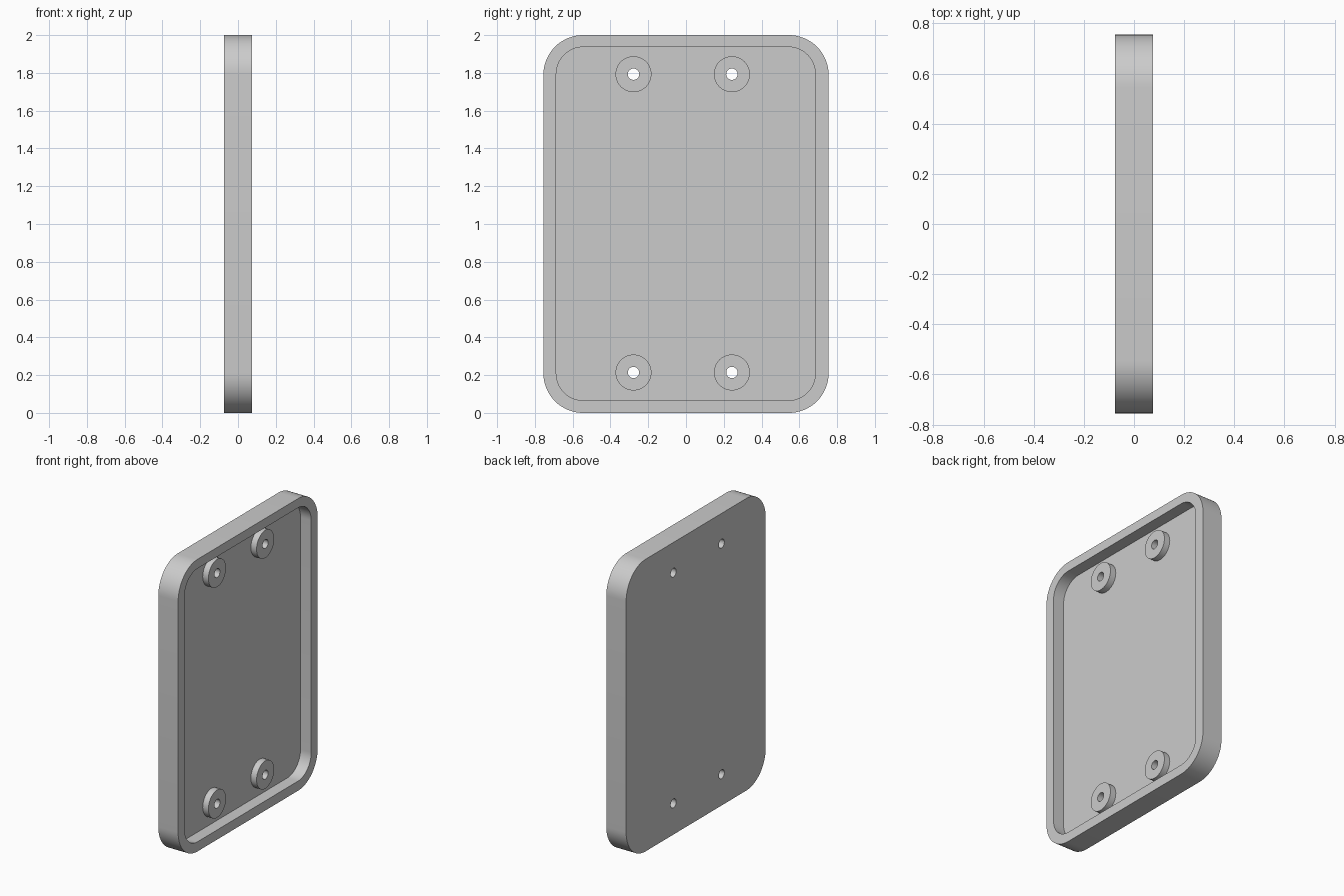
import bpy, bmesh, math

if "Cube" in bpy.data.objects:
    bpy.data.objects.remove(bpy.data.objects["Cube"], do_unlink=True)

BACK, FLOOR, BOSS_TOP, RIM = -0.075, -0.006, 0.037, 0.075
BOSS_CENTRES = [(y, z) for y in (-0.278, 0.243) for z in (0.214, 1.793)]

grey = bpy.data.materials.new("light grey")
grey.use_nodes = True
colour = (0.6, 0.6, 0.6, 1)
grey.diffuse_color = colour
grey.node_tree.nodes["Principled BSDF"].inputs["Base Color"].default_value = colour


def rounded_outline(y0, y1, z0, z1, r, steps):
    """Points round a rectangle with rounded corners, as (y, z)."""
    corners = [(y1 - r, z1 - r), (y0 + r, z1 - r), (y0 + r, z0 + r), (y1 - r, z0 + r)]
    points = []
    for i, (cy, cz) in enumerate(corners):
        for k in range(steps + 1):
            a = math.pi / 2 * (i + k / steps)
            points.append((cy + r * math.cos(a), cz + r * math.sin(a)))
    return points


def circle(cy, cz, r, n=48):
    return [(cy + r * math.cos(math.tau * k / n), cz + r * math.sin(math.tau * k / n))
            for k in range(n)]


def slab(name, outlines, x0, x1):
    """Extrude closed (y, z) outlines from x0 to x1 as one object."""
    bm = bmesh.new()
    for outline in outlines:
        face = bm.faces.new([bm.verts.new((x0, y, z)) for y, z in outline])
        side = bmesh.ops.extrude_face_region(bm, geom=[face], use_keep_orig=True)
        moved = [v for v in side["geom"] if isinstance(v, bmesh.types.BMVert)]
        bmesh.ops.translate(bm, verts=moved, vec=(x1 - x0, 0, 0))
    bmesh.ops.recalc_face_normals(bm, faces=bm.faces)
    mesh = bpy.data.meshes.new(name)
    bm.to_mesh(mesh)
    bm.free()
    mesh.materials.append(grey)
    obj = bpy.data.objects.new(name, mesh)
    bpy.context.collection.objects.link(obj)
    return obj


def combine(target, tool, operation):
    mod = target.modifiers.new(tool.name, 'BOOLEAN')
    mod.operation, mod.solver, mod.object = operation, 'EXACT', tool
    bpy.context.view_layer.objects.active = target
    bpy.ops.object.modifier_apply(modifier=mod.name)
    bpy.data.objects.remove(tool, do_unlink=True)


# Cover plate with a shallow pocket that leaves a raised rim
cover = slab("tray_cover", [rounded_outline(-0.755, 0.755, 0, 2, 0.21, 16)], BACK, RIM)
pocket = slab("pocket_cutter", [rounded_outline(-0.687, 0.685, 0.066, 1.937, 0.143, 16)],
              FLOOR, RIM + 0.1)
combine(cover, pocket, 'DIFFERENCE')

# Four round bosses on the pocket floor, sunk slightly into it
bosses = slab("screw_bosses", [circle(y, z, 0.095) for y, z in BOSS_CENTRES],
              FLOOR - 0.02, BOSS_TOP)
combine(cover, bosses, 'UNION')

# Screw holes right through
holes = slab("screw_hole_cutter", [circle(y, z, 0.03, 32) for y, z in BOSS_CENTRES],
             BACK - 0.1, RIM + 0.1)
combine(cover, holes, 'DIFFERENCE')

bpy.ops.object.select_all(action='DESELECT')
cover.select_set(True)
bpy.context.view_layer.objects.active = cover
bpy.ops.object.shade_smooth_by_angle(angle=math.radians(30))
